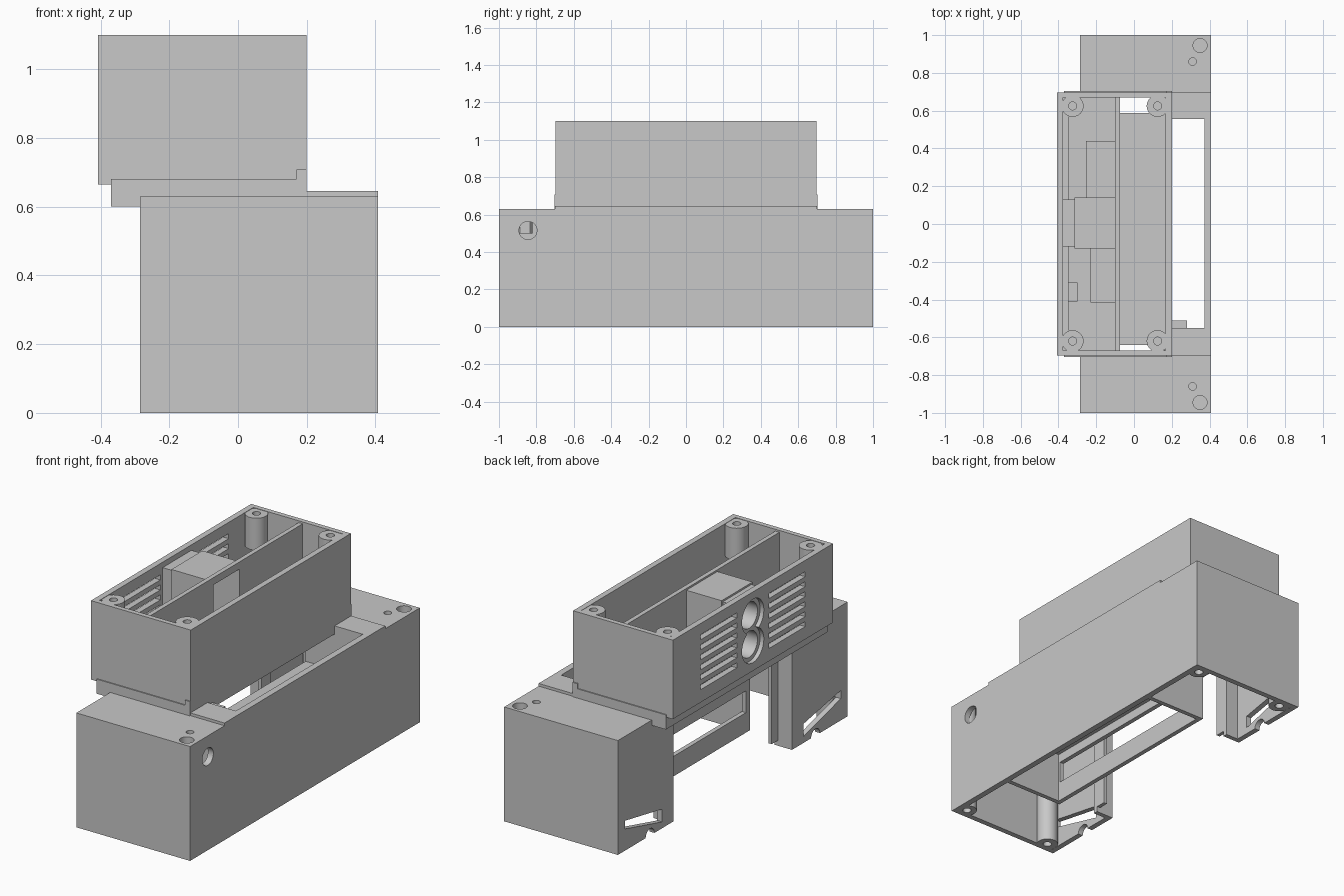
import bpy, bmesh, math
from mathutils import Matrix, Vector

cube = bpy.data.objects.get("Cube")
if cube:
    bpy.data.objects.remove(cube, do_unlink=True)

grey = bpy.data.materials.new("light_grey_plastic")
grey.use_nodes = True
grey.diffuse_color = (0.58, 0.58, 0.58, 1)
grey.node_tree.nodes["Principled BSDF"].inputs["Base Color"].default_value = (0.58, 0.58, 0.58, 1)


def finish(name, bm):
    bmesh.ops.recalc_face_normals(bm, faces=bm.faces)
    mesh = bpy.data.meshes.new(name)
    bm.to_mesh(mesh)
    bm.free()
    mesh.materials.append(grey)
    obj = bpy.data.objects.new(name, mesh)
    bpy.context.collection.objects.link(obj)
    return obj


def box(name, x, y, z):
    """Box given by (low, high) pairs on each axis."""
    bm = bmesh.new()
    bmesh.ops.create_cube(bm, size=1)
    for v in bm.verts:
        v.co = Vector([r[0] if c < 0 else r[1] for c, r in zip(v.co, (x, y, z))])
    return finish(name, bm)


def rod(name, centre, radius, depth, axis="Z"):
    bm = bmesh.new()
    turn = Matrix.Rotation(math.pi / 2, 4, "Y") if axis == "X" else Matrix()
    bmesh.ops.create_cone(bm, cap_ends=True, segments=32, radius1=radius, radius2=radius,
                          depth=depth, matrix=Matrix.Translation(centre) @ turn)
    return finish(name, bm)


def prism(name, outline, x0, x1):
    """Outline of (y, z) points extruded along x."""
    bm = bmesh.new()
    face = bm.faces.new([bm.verts.new((x0, y, z)) for y, z in outline])
    ext = bmesh.ops.extrude_face_region(bm, geom=[face])
    moved = [g for g in ext["geom"] if isinstance(g, bmesh.types.BMVert)]
    bmesh.ops.translate(bm, vec=(x1 - x0, 0, 0), verts=moved)
    return finish(name, bm)


def combine(target, tool, operation):
    """Apply one boolean and discard the tool."""
    mod = target.modifiers.new("combine", "BOOLEAN")
    mod.operation = operation
    mod.solver = "EXACT"
    mod.object = tool
    bpy.context.view_layer.objects.active = target
    bpy.ops.object.modifier_apply(modifier=mod.name)
    bpy.data.objects.remove(tool, do_unlink=True)


def cut(target, tool):
    combine(target, tool, "DIFFERENCE")


def add(target, tool):
    combine(target, tool, "UNION")


# Lower housing: open-bottomed shell
base = box("lower_housing", (-0.285, 0.408), (-1, 1), (0, 0.63))
add(base, box("deck", (0.15, 0.408), (-0.7, 0.7), (0.6, 0.645)))
cut(base, box("cavity", (-0.255, 0.375), (-0.97, 0.97), (-0.1, 0.6)))

# Rail compartment: low inner wall with a ledge, end partitions and guides
add(base, box("inner_wall", (0.02, 0.045), (-0.585, 0.585), (0, 0.4)))
add(base, box("ledge", (0.03, 0.1), (-0.575, 0.575), (0.28, 0.4)))
for s in (-1, 1):
    add(base, box("partition", (0.02, 0.39), sorted((s * 0.56, s * 0.585)), (0, 0.61)))
    add(base, box("return_wall", (-0.27, -0.18), sorted((s * 0.515, s * 0.54)), (0, 0.61)))
    add(base, box("guide", (-0.2, -0.18), sorted((s * 0.46, s * 0.53)), (0.03, 0.61)))
    # Screw posts
    add(base, rod("post", (0.35, s * 0.945, 0.31), 0.052, 0.62))
    add(base, rod("post", (-0.2, s * 0.945, 0.31), 0.055, 0.62))
    add(base, rod("pin_boss", (0.31, s * 0.86, 0.555), 0.04, 0.11))
cut(base, box("rail_gap", (-0.5, -0.21), (-0.515, 0.515), (-0.1, 0.7)))
cut(base, box("wall_window", (0, 0.12), (-0.55, 0.55), (0.11, 0.23)))
cut(base, box("deck_window", (0.1, 0.372), (-0.55, 0.555), (0.58, 0.7)))
cut(base, box("upper_seat", (-0.5, 0.2), (-0.705, 0.705), (0.6, 0.7)))

# Screw holes, side slots and cable notches at both ends
for s in (-1, 1):
    cut(base, rod("screw_recess", (0.35, s * 0.945, 0.6), 0.037, 0.2))
    cut(base, rod("pin_hole", (0.31, s * 0.86, 0.62), 0.02, 0.16))
    for x in (0.35, -0.2):
        cut(base, rod("lower_hole", (x, s * 0.945, 0.1), 0.022, 0.4))
    slot = [(s * 0.94, 0.165), (s * 0.615, 0.105), (s * 0.615, 0.035), (s * 0.94, 0.12)]
    cut(base, prism("side_slot", slot, -0.35, -0.25))
    cut(base, rod("cable_notch", (-0.28, s * 0.72, 0), 0.038, 0.1, "X"))
cut(base, rod("side_hole", (0.4, -0.845, 0.515), 0.048, 0.12, "X"))
add(base, box("deck_tab", (0.19, 0.28), (-0.56, -0.51), (0.6, 0.63)))

# Upper housing: box over a slightly wider collar
upper = box("upper_housing", (-0.408, 0.2), (-0.697, 0.697), (0.665, 1.1))
add(upper, box("collar", (-0.37, 0.2), (-0.703, 0.703), (0.6, 0.68)))
add(upper, box("collar_end", (0.17, 0.2), (-0.703, 0.703), (0.62, 0.708)))
cut(upper, box("cavity", (-0.375, 0.168), (-0.67, 0.67), (0.69, 1.2)))
cut(upper, box("cavity_floor", (-0.345, 0.168), (-0.67, 0.67), (0.63, 0.72)))

# Divider, socket block and low interior steps
add(upper, box("divider", (-0.1, -0.075), (-0.68, 0.68), (0.62, 1.09)))
add(upper, box("socket_block", (-0.315, -0.09), (-0.13, 0.14), (0.62, 1.08)))
add(upper, box("socket_back", (-0.39, -0.3), (-0.12, 0.13), (0.68, 1.07)))
add(upper, box("step_back", (-0.255, -0.09), (0.1, 0.44), (0.62, 0.7)))
add(upper, box("step_front", (-0.23, -0.09), (-0.415, -0.1), (0.62, 0.7)))
add(upper, box("clip", (-0.35, -0.3), (-0.41, -0.31), (0.62, 0.74)))

# Hollow of the socket block opens through the divider
cut(upper, box("block_hollow", (-0.285, -0.05), (-0.105, 0.12), (0.65, 1.05)))

# Lid bosses in the four corners
for x in (-0.325, 0.125):
    for y in (-0.62, 0.625):
        add(upper, rod("boss", (x, y, 1.01), 0.058, 0.176))
        cut(upper, rod("boss_hole", (x, y, 1.05), 0.021, 0.2))

# Floor openings at both ends of the narrow bay
cut(upper, box("floor_gap_back", (-0.074, 0.16), (0.587, 0.669), (0.5, 0.65)))
cut(upper, box("floor_gap_front", (-0.074, 0.16), (-0.669, -0.64), (0.5, 0.65)))

# Two stepped round sockets
for z in (0.805, 0.965):
    cut(upper, rod("socket_rim", (-0.41, 0, z), 0.095, 0.05, "X"))
    cut(upper, rod("socket_bore", (-0.35, 0, z), 0.072, 0.16, "X"))

# Vent louvres on both sides of the sockets
for low in (-0.455, 0.14):
    for i in range(6):
        z = 0.735 + i * 0.055
        cut(upper, box("vent", (-0.5, -0.36), (low, low + 0.315), (z, z + 0.028)))

# Keep edges crisp and bores smooth
for obj in (base, upper):
    bpy.ops.object.select_all(action="DESELECT")
    obj.select_set(True)
    bpy.context.view_layer.objects.active = obj
    bpy.ops.object.shade_smooth_by_angle(angle=math.radians(30))
